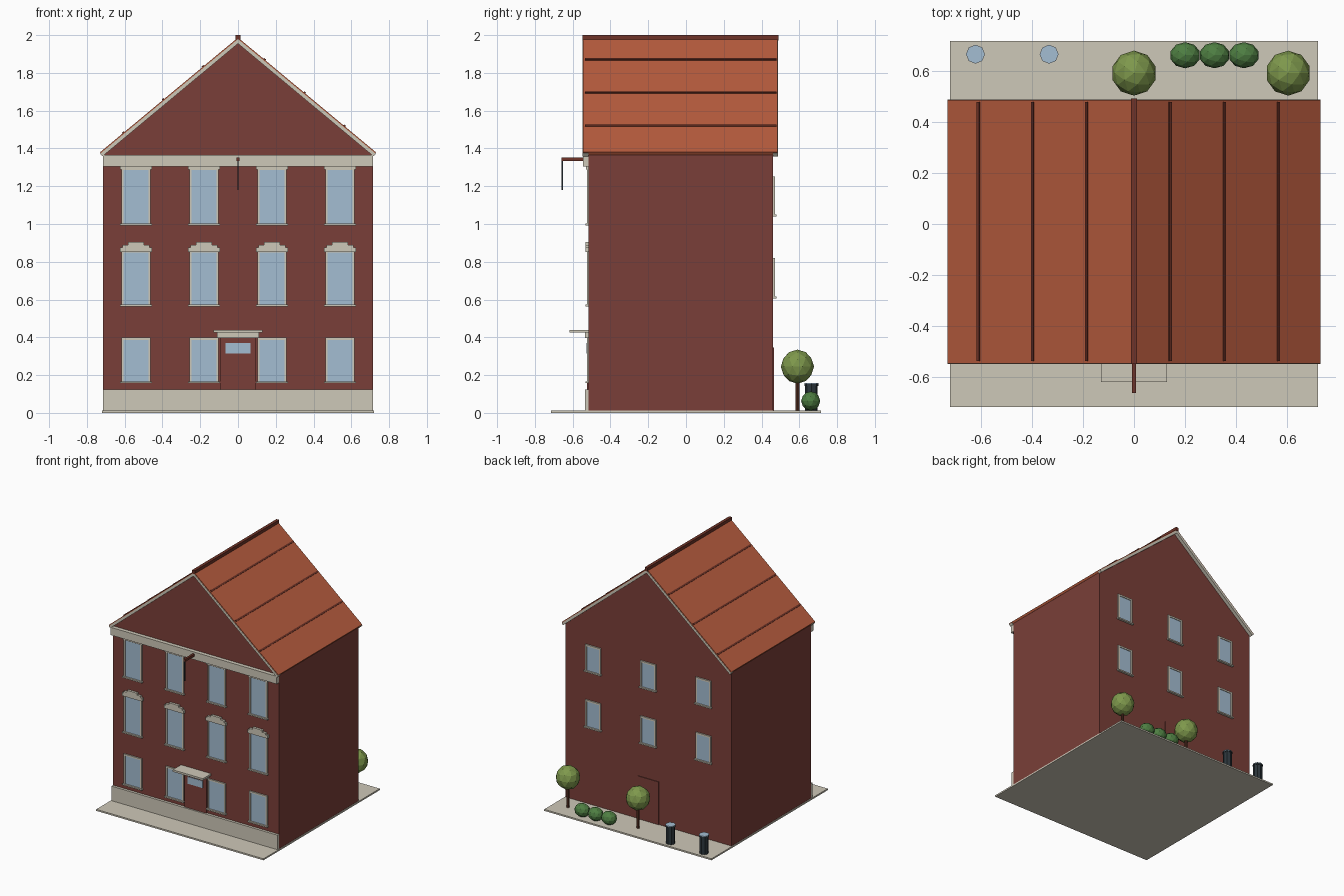
import bpy
import bmesh
from math import atan2
from mathutils import Matrix

cube = bpy.data.objects.get("Cube")
if cube:
    bpy.data.objects.remove(cube, do_unlink=True)


def material(name, r, g, b):
    col = [(c / 255 / 12.92 if c < 11 else ((c / 255 + 0.055) / 1.055) ** 2.4) for c in (r, g, b)] + [1]
    m = bpy.data.materials.new(name)
    m.use_nodes = True
    m.diffuse_color = col
    m.node_tree.nodes["Principled BSDF"].inputs["Base Color"].default_value = col
    return m


BRICK = material("dark red brick", 122, 63, 56)
ROOF = material("orange roof tile", 184, 92, 62)
STONE = material("pale stone", 206, 200, 184)
GLASS = material("pale blue glass", 164, 189, 210)
RIDGE = material("dark tile", 112, 52, 40)
BARK = material("dark wood", 92, 52, 38)
LEAF = material("olive leaves", 126, 152, 76)
SHRUB = material("green shrub", 78, 126, 66)
BIN = material("charcoal", 44, 54, 60)


def finish(name, bm, mat):
    bmesh.ops.recalc_face_normals(bm, faces=bm.faces)
    me = bpy.data.meshes.new(name)
    bm.to_mesh(me)
    bm.free()
    me.materials.append(mat)
    ob = bpy.data.objects.new(name, me)
    bpy.context.collection.objects.link(ob)
    return ob


def box(name, x, y, z, mat, turn=None):
    """Box from (low, high) ranges on each axis, optionally transformed."""
    bm = bmesh.new()
    mid = [sum(r) / 2 for r in (x, y, z)]
    size = [abs(r[1] - r[0]) for r in (x, y, z)]
    bmesh.ops.create_cube(bm, size=1, matrix=Matrix.Translation(mid) @ Matrix.Diagonal(size + [1]))
    if turn:
        bm.transform(turn)
    return finish(name, bm, mat)


def prism(name, outline, y0, y1, mat):
    """Outline in x and z, extruded along y."""
    bm = bmesh.new()
    face = bm.faces.new([bm.verts.new((x, y0, z)) for x, z in outline])
    new = bmesh.ops.extrude_face_region(bm, geom=[face])["geom"]
    bmesh.ops.translate(bm, vec=(0, y1 - y0, 0), verts=[v for v in new if isinstance(v, bmesh.types.BMVert)])
    return finish(name, bm, mat)


def cylinder(name, x, y, z0, z1, r, mat, sides=8):
    bm = bmesh.new()
    bmesh.ops.create_cone(bm, cap_ends=True, segments=sides, radius1=r, radius2=r, depth=z1 - z0,
                          matrix=Matrix.Translation((x, y, (z0 + z1) / 2)))
    return finish(name, bm, mat)


def ball(name, centre, size, mat):
    bm = bmesh.new()
    bmesh.ops.create_icosphere(bm, subdivisions=2, radius=1,
                               matrix=Matrix.Translation(centre) @ Matrix.Diagonal((*size, 1)))
    return finish(name, bm, mat)


# Main dimensions
W, FRONT, BACK = 0.715, -0.515, 0.46
EAVE_X, EAVE_Z, PEAK = 0.73, 1.38, 1.987
SLOPE = (PEAK - EAVE_Z) / EAVE_X


def roof_z(x):
    return PEAK - abs(x) * SLOPE


# Paving and walls
box("paving", (-0.72, 0.72), (-0.715, 0.715), (0, 0.012), STONE)
wall_top = roof_z(W) - 0.018
prism("house_walls", [(-W, 0.01), (W, 0.01), (W, wall_top), (0, PEAK - 0.018), (-W, wall_top)],
      FRONT, BACK, BRICK)
box("plinth", (-W, W), (-0.535, FRONT), (0.01, 0.125), STONE)
box("cornice", (-W, W), (-0.545, FRONT), (1.305, 1.365), STONE)


# Roof, rake boards, seams and ridge
def chevron(name, top, bottom, inset, y0, y1, mat):
    e, i = EAVE_X, EAVE_X - inset
    prism(name, [(-e, roof_z(e) - top), (0, PEAK - top), (e, roof_z(e) - top),
                 (i, roof_z(i) - bottom), (0, PEAK - bottom), (-i, roof_z(i) - bottom)], y0, y1, mat)


chevron("roof", 0, 0.022, 0.01, -0.545, 0.485, ROOF)
chevron("front_rake_board", 0.008, 0.032, 0.012, -0.547, FRONT, STONE)
chevron("back_rake_board", 0.008, 0.032, 0.012, BACK, 0.487, STONE)
for i, x in enumerate((-0.607, -0.395, -0.184, 0.14, 0.352, 0.563)):
    tilt = atan2(SLOPE, 1) * (1 if x > 0 else -1)
    turn = Matrix.Translation((x, 0, roof_z(x))) @ Matrix.Rotation(tilt, 4, "Y")
    box(f"roof_seam_{i}", (-0.006, 0.006), (-0.535, 0.478), (-0.004, 0.006), RIDGE, turn)
box("ridge_cap", (-0.012, 0.012), (-0.547, 0.49), (1.972, 2.0), RIDGE)


# Windows: glass, four frame bars and a sill, facing out along side (-1 front, 1 back)
def window(name, x, z0, z1, half, bar, wall, side):
    def part(label, hx, za, zb, depth, mat, cx=x):
        box(f"{name}_{label}", (cx - hx, cx + hx), (wall, wall + side * depth), (za, zb), mat)
    part("glass", half, z0, z1, 0.005, GLASS)
    for label, s in (("right", -1), ("left", 1)):
        part(label + "_jamb", bar / 2, z0, z1, 0.01, STONE, x + s * (half + bar / 2))
    part("head", half + bar, z1, z1 + bar, 0.01, STONE)
    part("sill", half + bar + 0.007, z0 - 0.01, z0, 0.018, STONE)
    return part


for row, (z0, z1) in enumerate(((0.167, 0.387), (0.573, 0.85), (1.003, 1.285))):
    for col in range(4):
        part = window(f"front_window_{row}_{col}", -0.54 + col * 0.36, z0, z1, 0.065, 0.012, FRONT, -1)
        if row == 1:
            for step, (hx, za, zb) in enumerate(((0.086, 0.852, 0.876), (0.072, 0.876, 0.89), (0.042, 0.89, 0.905))):
                part(f"arch_{step}", hx, za, zb, 0.018, STONE)
        elif row == 2:
            part("lintel", 0.084, 1.288, 1.305, 0.014, STONE)
for row, (z0, z1) in enumerate(((0.615, 0.808), (1.05, 1.238))):
    for col in range(3):
        window(f"back_window_{row}_{col}", (col - 1) * 0.475, z0, z1, 0.053, 0.013, BACK, 1)

# Doors and front canopy
box("front_door", (-0.095, 0.095), (-0.524, FRONT), (0.125, 0.4), BRICK)
box("door_transom", (-0.065, 0.065), (-0.528, FRONT), (0.315, 0.37), GLASS)
box("canopy_support", (-0.112, 0.112), (-0.535, FRONT), (0.397, 0.425), STONE)
box("canopy", (-0.13, 0.13), (-0.617, FRONT), (0.425, 0.44), STONE)
box("back_door", (-0.09, 0.09), (BACK, 0.465), (0.012, 0.345), BRICK)

# Hoist beam with rope
box("hoist_beam", (-0.008, 0.008), (-0.66, FRONT), (1.333, 1.351), RIDGE)
box("hoist_rope", (-0.003, 0.003), (-0.658, -0.652), (1.18, 1.335), BIN)

# Garden: trees, shrubs and bins
for i, x in enumerate((0, 0.603)):
    cylinder(f"tree_trunk_{i}", x, 0.59, 0.01, 0.2, 0.011, BARK)
    ball(f"tree_crown_{i}", (x, 0.59, 0.245), (0.088, 0.088, 0.09), LEAF)
for i in range(3):
    ball(f"shrub_{i}", (0.2 + i * 0.115, 0.66, 0.063), (0.06, 0.051, 0.051), SHRUB)
for i, x in enumerate((-0.62, -0.332)):
    cylinder(f"bin_{i}", x, 0.664, 0.01, 0.142, 0.033, BIN)
    cylinder(f"bin_rim_{i}", x, 0.664, 0.142, 0.152, 0.037, BIN)
    cylinder(f"bin_lid_{i}", x, 0.664, 0.152, 0.157, 0.037, GLASS)
